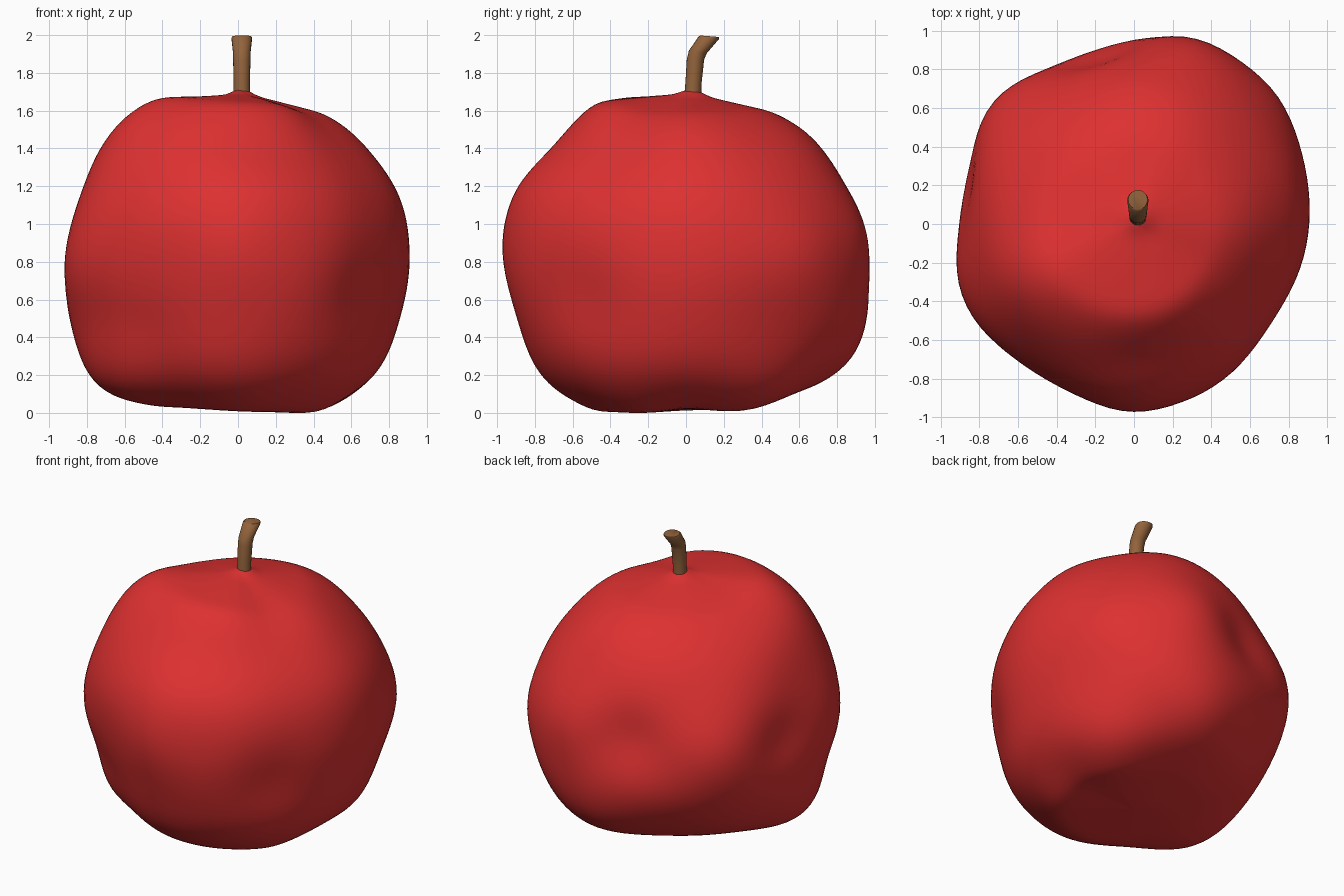
import bpy, bmesh, math
from mathutils import Vector

if "Cube" in bpy.data.objects:
    bpy.data.objects.remove(bpy.data.objects["Cube"])

# Radial distance from the fruit centre: rows = elevation, columns = azimuth every 30 degrees
ELEV = [-60, -40, -20, 0, 20, 40, 60]
RADII = [
    [.93, .93, .90, .88, .87, .87, .88, .90, .93, .95, .96, .965],
    [.96, .97, .98, .97, .93, .94, .97, .99, .97, .98, .98, .97],
    [.92, .95, 1.02, .99, .95, .95, .95, .95, .92, .955, .95, .91],
    [.91, .95, .98, .93, .90, .92, .91, .96, .91, .96, .94, .89],
    [.91, .93, .95, .91, .88, .90, .89, .95, .93, .97, .93, .88],
    [.87, .89, .91, .89, .88, .88, .91, .95, .94, .91, .88, .85],
    [.86, .87, .88, .87, .87, .87, .89, .935, .945, .94, .92, .86],
]
CENTRE_Z, BOTTOM_H, TOP_H = 0.85, 0.82, 0.855

# Knobs and dents: azimuth, elevation, height, width in degrees
BUMPS = [
    (74, 5, .06, 16), (80, -31, .05, 14), (101, 5, -.06, 13), (136, 0, .06, 16),
    (42, 0, .035, 14), (42, -48, .06, 16), (168, 0, -.05, 13), (200, -5, .02, 14),
    (240, 10, .02, 14), (268, 3, .02, 12), (198, -46, .06, 18), (268, -42, .02, 16),
    (232, -28, -.025, 15), (318, -13, -.045, 16), (207, 52, .045, 16),
    (0, 48, .025, 18), (80, 45, .03, 18),
]


def direction(az, el):
    a, e = math.radians(az), math.radians(el)
    return Vector((math.cos(a) * math.cos(e), math.sin(a) * math.cos(e), math.sin(e)))


KNOBS = [(direction(a, e), h, math.radians(w)) for a, e, h, w in BUMPS]


def cubic(a, b, c, d, t):
    return b + 0.5 * t * (c - a + t * (2*a - 5*b + 4*c - d + t * (3*(b - c) + d - a)))


def ring_radius(row, az):
    u = (az % 360) / 30
    i = int(u)
    return cubic(*[row[(i + k) % 12] for k in (-1, 0, 1, 2)], u - i)


def radius(el, az):
    # nearly flat caps beyond 60 degrees
    if abs(el) >= 60:
        row, pole = (RADII[-1], TOP_H) if el > 0 else (RADII[0], BOTTOM_H)
        s = math.sin(math.radians(abs(el)))
        t = math.sqrt(3) / math.tan(math.radians(abs(el)))
        t = t * t * (2 - t) * .5 + t * .5
        edge = ring_radius(row, az) * math.sin(math.radians(60))
        return (pole + (edge - pole) * t) / s
    i = max(k for k in range(len(ELEV) - 1) if ELEV[k] <= el)
    t = (el - ELEV[i]) / 20
    rows = [RADII[min(max(i + k, 0), len(ELEV) - 1)] for k in (-1, 0, 1, 2)]
    return cubic(*[ring_radius(r, az) for r in rows], t)


def finish(bm, name, color, angle):
    bmesh.ops.recalc_face_normals(bm, faces=bm.faces)
    me = bpy.data.meshes.new(name)
    bm.to_mesh(me)
    bm.free()
    ob = bpy.data.objects.new(name, me)
    bpy.context.collection.objects.link(ob)
    mat = bpy.data.materials.new(name + "_color")
    mat.diffuse_color = (*color, 1)
    mat.use_nodes = True
    mat.node_tree.nodes["Principled BSDF"].inputs["Base Color"].default_value = mat.diffuse_color
    me.materials.append(mat)
    bpy.ops.object.select_all(action='DESELECT')
    ob.select_set(True)
    bpy.context.view_layer.objects.active = ob
    bpy.ops.object.shade_smooth_by_angle(angle=math.radians(angle))
    return ob


# Lumpy fruit body with a small raised collar under the stem
bm = bmesh.new()
bmesh.ops.create_uvsphere(bm, u_segments=96, v_segments=80, radius=1)
for v in bm.verts:
    n = v.co.normalized()
    el = math.degrees(math.asin(max(-1, min(1, n.z))))
    az = math.degrees(math.atan2(n.y, n.x))
    r = radius(min(max(el, -89.99), 89.99), az)
    r += sum(h * math.exp(-(n.angle(d) / w) ** 2) for d, h, w in KNOBS)
    v.co = n * r
    v.co.z += CENTRE_Z
    if v.co.z > 1.5:
        d = math.hypot(v.co.x - .022, v.co.y - .035)
        v.co.z += 0.03 * math.exp(-(d / .07) ** 2)
# soften the ridges where the caps begin, then rest on the ground
for _ in range(6):
    bmesh.ops.smooth_vert(bm, verts=[v for v in bm.verts if math.hypot(v.co.x, v.co.y) > .2],
                          factor=.5, use_axis_x=True, use_axis_y=True, use_axis_z=True)
low = min(v.co.z for v in bm.verts)
bmesh.ops.translate(bm, verts=bm.verts, vec=(0, 0, -low))
finish(bm, "fruit_body", (.73, .03, .03), 60)

# Bent stem: (y, z, radius, tilt of the ring)
bm = bmesh.new()
N = 20
rings = []
for y, z, r, tilt in [(.035, 1.66, .045, 0), (.04, 1.75, .043, 0), (.05, 1.87, .046, 0),
                      (.062, 1.91, .047, -.15), (.12, 1.985, .055, -.1), (.126, 1.994, .05, -.08)]:
    rings.append([bm.verts.new((.02 + r * math.cos(a), y + r * math.sin(a),
                                z + tilt * r * math.sin(a)))
                  for a in (2 * math.pi * k / N for k in range(N))])
for lo, hi in zip(rings, rings[1:]):
    for k in range(N):
        bm.faces.new((lo[k], lo[(k + 1) % N], hi[(k + 1) % N], hi[k]))
bm.faces.new(rings[0])
bm.faces.new(rings[-1])
finish(bm, "stem", (.29, .125, .045), 40)
